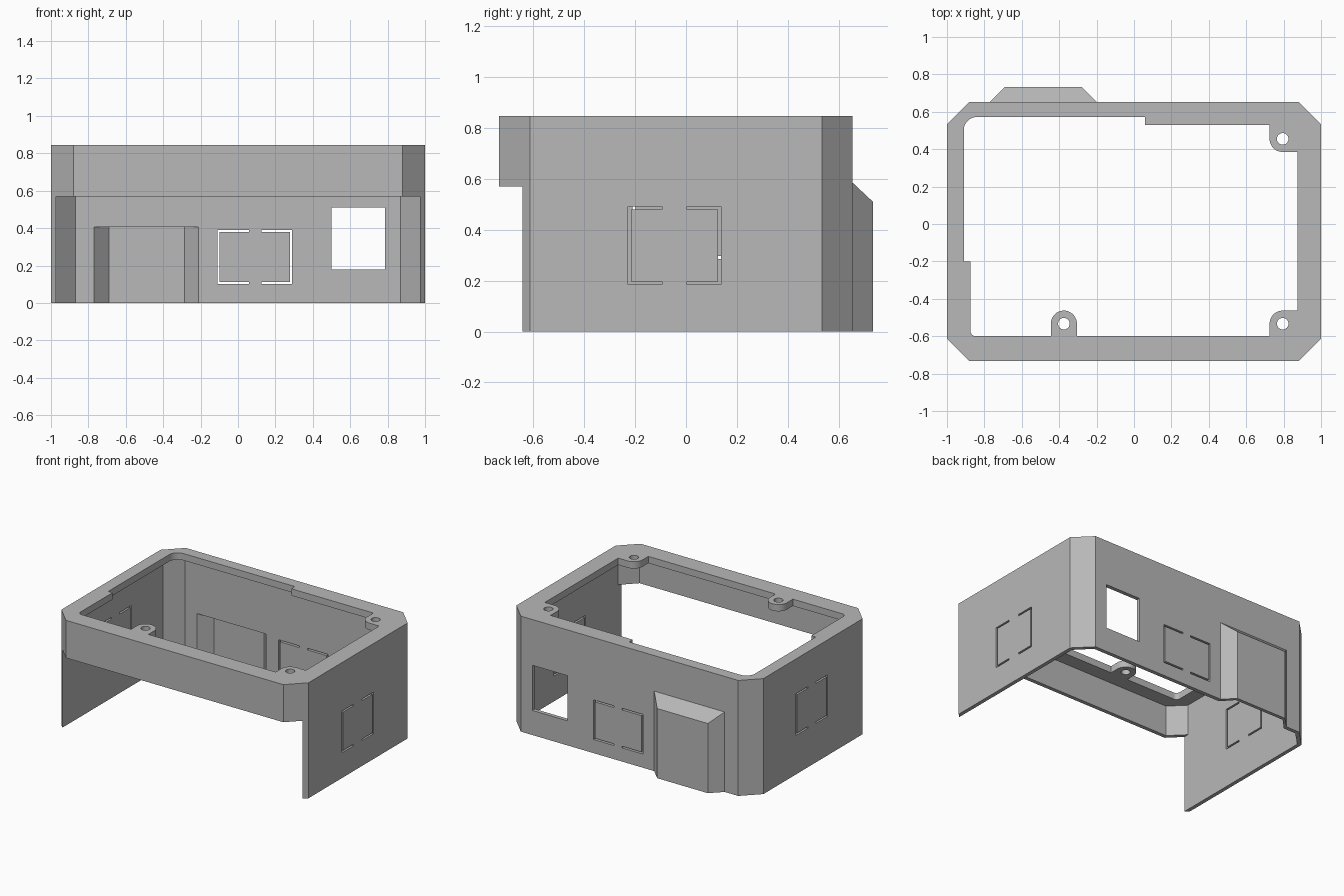
import bpy, bmesh, math

if "Cube" in bpy.data.objects:
    bpy.data.objects.remove(bpy.data.objects["Cube"], do_unlink=True)

HEIGHT, WALL, FLANGE = 0.845, 0.028, 0.05
FRONT, BACK = -0.733, 0.653

grey = bpy.data.materials.new("plain_grey")
grey.use_nodes = True
grey.diffuse_color = (0.48, 0.48, 0.48, 1)
grey.node_tree.nodes["Principled BSDF"].inputs["Base Color"].default_value = (0.48, 0.48, 0.48, 1)


def prism(name, pts, lo, hi, axis="z"):
    """Extrude a closed profile along an axis from lo to hi."""
    place = {"z": lambda u, v, w: (u, v, w),
             "y": lambda u, v, w: (u, w, v),
             "x": lambda u, v, w: (w, u, v)}[axis]
    bm = bmesh.new()
    low = [bm.verts.new(place(u, v, lo)) for u, v in pts]
    high = [bm.verts.new(place(u, v, hi)) for u, v in pts]
    bm.faces.new(low[::-1])
    bm.faces.new(high)
    for i in range(len(pts)):
        j = (i + 1) % len(pts)
        bm.faces.new((low[i], low[j], high[j], high[i]))
    bmesh.ops.recalc_face_normals(bm, faces=bm.faces)
    mesh = bpy.data.meshes.new(name)
    bm.to_mesh(mesh)
    bm.free()
    mesh.materials.append(grey)
    obj = bpy.data.objects.new(name, mesh)
    bpy.context.collection.objects.link(obj)
    return obj


def combine(target, tool, operation="DIFFERENCE"):
    """Apply a boolean and discard the tool."""
    mod = target.modifiers.new("shape", "BOOLEAN")
    mod.object, mod.operation, mod.solver = tool, operation, "EXACT"
    bpy.context.view_layer.objects.active = target
    bpy.ops.object.modifier_apply(modifier=mod.name)
    bpy.data.objects.remove(tool, do_unlink=True)


def rect(u0, v0, u1, v1):
    return [(u0, v0), (u1, v0), (u1, v1), (u0, v1)]


def octagon(x, y0, y1, c):
    return [(c - x, y0), (x - c, y0), (x, y0 + c), (x, y1 - c),
            (x - c, y1), (c - x, y1), (-x, y1 - c), (-x, y0 + c)]


def arc(cx, cy, r, start, end, steps=12):
    angles = [math.radians(start + (end - start) * i / steps) for i in range(steps + 1)]
    return [(cx + r * math.cos(a), cy + r * math.sin(a)) for a in angles]


def bracket(u, tip, z0, z1, w=0.012):
    """C-shaped slot with its spine at u and its arms ending at tip."""
    s = u + math.copysign(w, tip - u)
    return [(u, z0), (tip, z0), (tip, z0 + w), (s, z0 + w),
            (s, z1 - w), (tip, z1 - w), (tip, z1), (u, z1)]


# Housing with bevelled corners
housing = prism("housing", octagon(1, FRONT, BACK, 0.12), 0, HEIGHT)

# Sloped bulge on the back wall
bulge = prism("bulge", [(-0.77, 0.64), (-0.77, BACK), (-0.69, 0.733),
                        (-0.28, 0.733), (-0.2, BACK), (-0.2, 0.64)], 0, 0.585)
for v in bulge.data.vertices:
    if v.co.z > 0.1:
        v.co.z -= (v.co.y - BACK) * 0.94
combine(housing, bulge, "UNION")

# Hollow inside, open at the bottom
inner = octagon(1 - WALL, FRONT + WALL, BACK - WALL, 0.12 - WALL * (2 - math.sqrt(2)))
combine(housing, prism("cavity", inner, -0.2, HEIGHT - FLANGE))

# Open lower front
combine(housing, prism("front_gap", rect(WALL - 1, -1, 1 - WALL, -0.5), -0.2, 0.57))

# Recess inside the bulge
combine(housing, prism("recess", [(-0.77, 0.6), (-0.77, 0.625), (-0.69, 0.708),
                                  (-0.285, 0.708), (-0.21, 0.625), (-0.21, 0.6)], -0.2, 0.405))

# Top opening, shaped around three screw lugs
LUGS = [(-0.375, -0.533), (0.795, -0.533), (0.795, 0.455)]
LUG_R = 0.07
(ax, ay), (bx, by), (cx, cy) = LUGS
opening = (arc(-0.845, -0.57, 0.03, 180, 270)
           + [(ax - LUG_R, -0.6)] + arc(ax, ay, LUG_R, 180, 0, 20) + [(ax + LUG_R, -0.6)]
           + [(bx - LUG_R, -0.6)] + arc(bx, by, LUG_R, 180, 90) + [(0.873, by + LUG_R)]
           + [(0.873, cy - LUG_R)] + arc(cx, cy, LUG_R, 270, 180) + [(cx - LUG_R, 0.53)]
           + [(0.06, 0.53), (0.06, 0.572)] + arc(-0.84, 0.502, 0.07, 90, 180)
           + [(-0.91, -0.2), (-0.875, -0.2)])
combine(housing, prism("opening", opening, 0.7, 1))
for x, y in LUGS:
    combine(housing, prism("screw_hole", arc(x, y, 0.031, 0, 345, 23), 0.7, 1))

# Square window in the back wall
combine(housing, prism("window", rect(0.5, 0.18, 0.785, 0.51), 0.5, 0.8, "y"))

# Paired slots: outer edges, arm tips, heights, and the wall they pass through
for u0, t0, t1, u1, z0, z1, lo, hi, axis in [
        (-0.11, 0.06, 0.125, 0.29, 0.1, 0.39, 0.5, 0.8, "y"),
        (-0.227, -0.095, 0.003, 0.137, 0.185, 0.49, 0.9, 1.1, "x"),
        (-0.21, -0.075, 0.02, 0.155, 0.285, 0.59, -1.1, -0.9, "x")]:
    combine(housing, prism("slot", bracket(u0, t0, z0, z1), lo, hi, axis))
    combine(housing, prism("slot", bracket(u1, t1, z0, z1), lo, hi, axis))

# Smooth only the small round edges
bpy.ops.object.select_all(action="DESELECT")
housing.select_set(True)
bpy.context.view_layer.objects.active = housing
bpy.ops.object.shade_smooth_by_angle(angle=math.radians(20))
